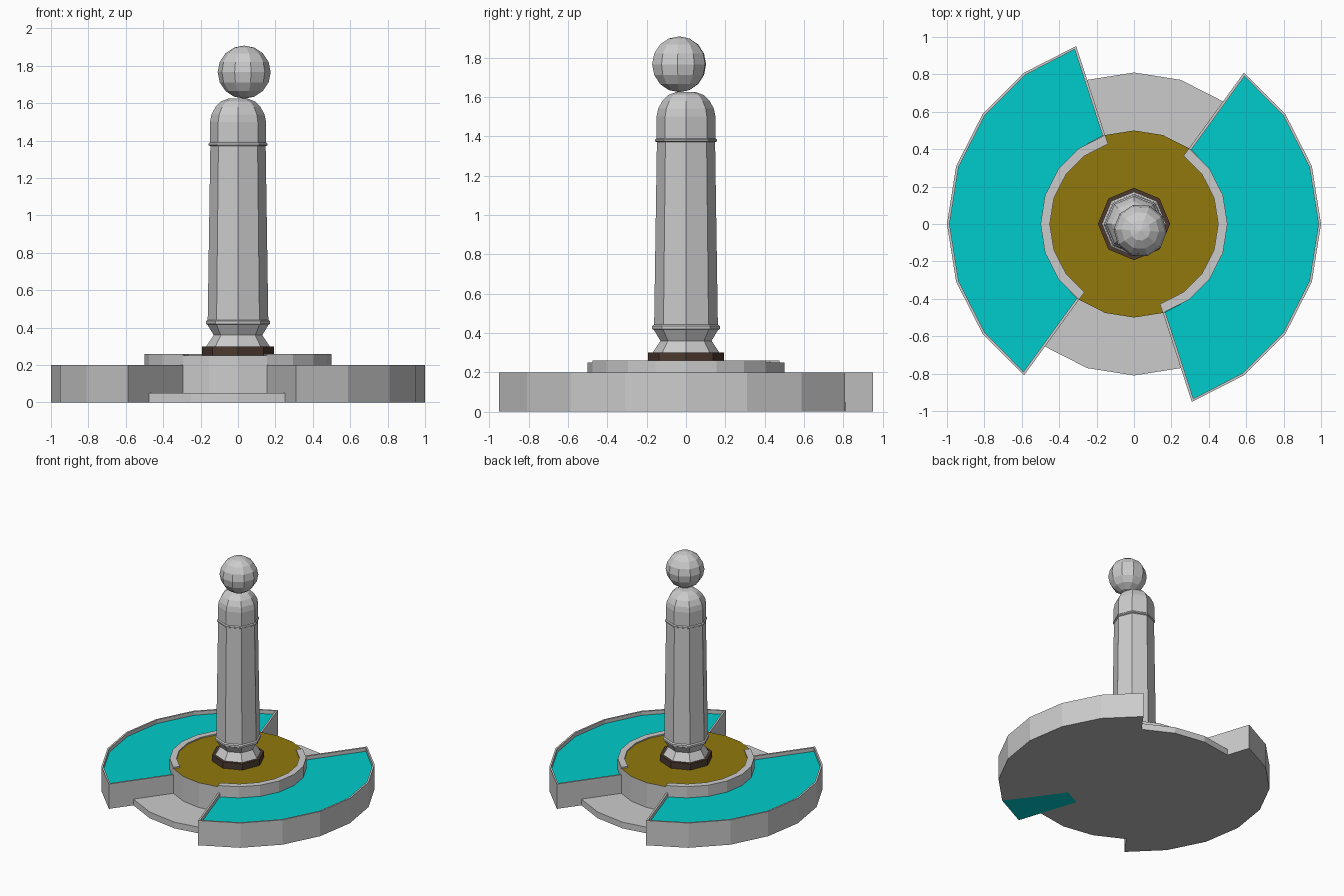
import bpy, bmesh
from math import cos, sin, radians, pi
from mathutils import Matrix

if "Cube" in bpy.data.objects:
    bpy.data.objects.remove(bpy.data.objects["Cube"])

STEP = 18          # 20-sided plan
DRUM_R, WALL = 0.5, 0.014
BASINS = [(-72, 54), (108, 234)]
GAPS = [(54, 108), (234, 288)]


def material(name, color):
    m = bpy.data.materials.new(name)
    m.diffuse_color = color
    m.use_nodes = True
    m.node_tree.nodes["Principled BSDF"].inputs["Base Color"].default_value = m.diffuse_color
    return m


water_mat = material("water", (0.0, 0.6, 0.6, 1))
gold_mat = material("gold", (0.28, 0.19, 0.004, 1))
brown_mat = material("brown", (0.07, 0.04, 0.028, 1))


def finish(name, bm, mats=(), normals=True):
    bmesh.ops.remove_doubles(bm, verts=bm.verts, dist=1e-5)
    if normals:
        bmesh.ops.recalc_face_normals(bm, faces=bm.faces)
    me = bpy.data.meshes.new(name)
    bm.to_mesh(me)
    bm.free()
    for m in mats:
        me.materials.append(m)
    ob = bpy.data.objects.new(name, me)
    bpy.context.collection.objects.link(ob)
    return ob


def pol(r, a, z=0.0, side=0.0):
    a = radians(a)
    return (r * cos(a) - side * sin(a), r * sin(a) + side * cos(a), z)


def arc(span, r):
    return [pol(r, a) for a in range(span[0], span[1] + 1, STEP)]


def at(p, z):
    return (p[0], p[1], z)


def bridge(bm, a, b):
    """Quads between two equally long rows of points."""
    va, vb = [[bm.verts.new(p) for p in row] for row in (a, b)]
    return [bm.faces.new((va[i], va[i + 1], vb[i + 1], vb[i])) for i in range(len(a) - 1)]


def lathe(name, profile, sides, mats=()):
    bm = bmesh.new()
    rows = [[pol(r, 360 * i / sides, z) for i in range(sides + 1)] for r, z in profile]
    for a, b in zip(rows, rows[1:]):
        bridge(bm, a, b)
    for row in (rows[0], rows[-1]):
        bm.faces.new([bm.verts.new(p) for p in row[:-1]])
    return finish(name, bm, mats)


# Two raised basins with thin walls, water and a raised inner rim
for n, span in enumerate(BASINS, 1):
    outer = [pol(DRUM_R, span[0])] + arc(span, 1.0) + [pol(DRUM_R, span[1])]
    mid = arc(span, 1.0 - WALL)[1:-1]
    inner = ([pol(DRUM_R, span[0], 0, WALL), pol(1 - WALL, span[0], 0, WALL)] + mid
             + [pol(1 - WALL, span[1], 0, -WALL), pol(DRUM_R, span[1], 0, -WALL)])
    bm = bmesh.new()
    rows = [[at(p, z) for p in row] for row, z in
            ((outer, 0), (outer, 0.2), (inner, 0.2), (inner, 0.17))]
    for a, b in zip(rows, rows[1:]):
        bridge(bm, a, b)
    finish(f"basin_wall_{n}", bm)

    bm = bmesh.new()
    bridge(bm, [at(p, 0.17) for p in inner[1:-1]],
           [at(p, 0.17) for p in [inner[0]] + arc(span, DRUM_R)[1:-1] + [inner[-1]]])
    for f in bm.faces:
        if f.normal.z < 0:
            f.normal_flip()
    finish(f"water_{n}", bm, [water_mat])

    bm = bmesh.new()
    o, i = arc(span, DRUM_R), arc(span, 0.45)
    rows = [[at(p, z) for p in row] for row, z in ((o, 0.25), (o, 0.26), (i, 0.26), (i, 0.25))]
    for a, b in zip(rows, rows[1:]):
        bridge(bm, a, b)
    for e in (0, -1):
        bm.faces.new([bm.verts.new(row[e]) for row in rows])
    finish(f"drum_rim_{n}", bm)

# Low steps in the gaps between basins
for n, span in enumerate(GAPS, 1):
    bm = bmesh.new()
    o, i = arc(span, 0.81), arc(span, DRUM_R)
    bridge(bm, o, [at(p, 0.05) for p in o])
    bridge(bm, [at(p, 0.05) for p in o], [at(p, 0.05) for p in i])
    finish(f"step_{n}", bm)

# Central drum wall and its gold top
full = arc((0, 360), DRUM_R)
bm = bmesh.new()
bridge(bm, full, [at(p, 0.25) for p in full])
finish("drum_wall", bm)
bm = bmesh.new()
bm.faces.new([bm.verts.new(at(p, 0.25)) for p in full[:-1]])
finish("drum_top", bm, [gold_mat], normals=False)

# Underside, with one teal segment
bm = bmesh.new()
for spans, r in ((BASINS, 1.0), (GAPS, 0.81)):
    for span in spans:
        faces = bridge(bm, arc(span, DRUM_R), arc(span, r))
        if span == BASINS[0]:
            faces[0].material_index = 1
bm.faces.new([bm.verts.new(p) for p in reversed(full[:-1])])
bm.normal_update()
for f in bm.faces:
    if f.normal.z > 0:
        f.normal_flip()
grey = material("grey", (0.5, 0.5, 0.5, 1))
finish("underside", bm, [grey, water_mat], normals=False)

# Octagonal plinth and pillar
lathe("plinth", [(0.193, 0.25), (0.193, 0.30)], 8, [brown_mat])
lathe("pillar", [(0.17, 0.30), (0.13, 0.36), (0.163, 0.415), (0.172, 0.42), (0.172, 0.435),
                 (0.162, 0.442), (0.148, 1.37), (0.157, 1.375), (0.157, 1.383), (0.15, 1.39),
                 (0.15, 1.50), (0.142, 1.54), (0.12, 1.58), (0.09, 1.61), (0.05, 1.625)], 8)

# Ball resting slightly off centre
bm = bmesh.new()
bmesh.ops.create_uvsphere(bm, u_segments=10, v_segments=8, radius=0.142,
                          matrix=Matrix.Translation((0.033, -0.035, 1.766)) @ Matrix.Rotation(pi / 12, 4, 'Z'))
finish("ball", bm)
